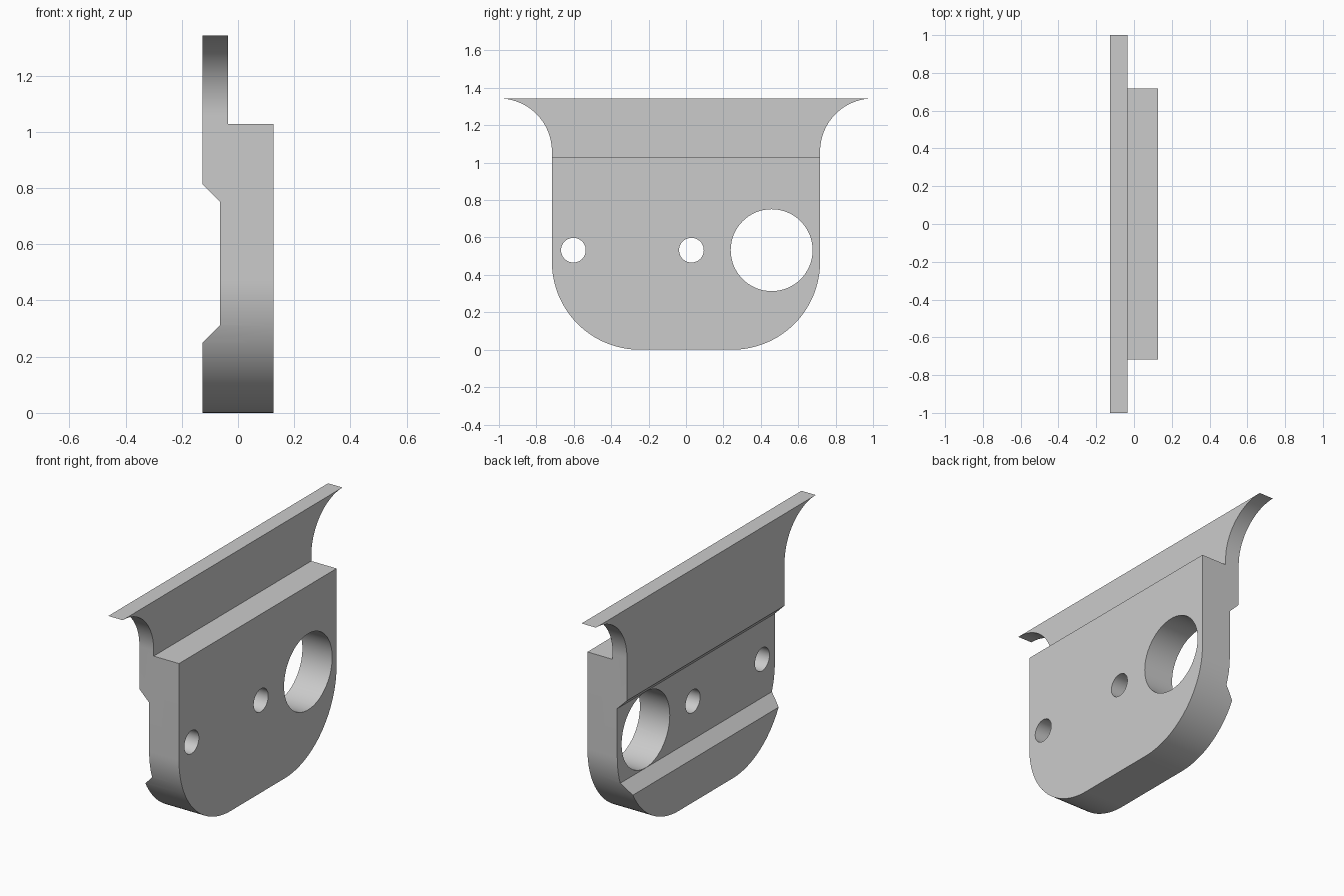
import bpy
import bmesh
from math import sin, cos, radians
from mathutils import Vector

cube = bpy.data.objects.get("Cube")
if cube:
    bpy.data.objects.remove(cube)

HALF_W, TOP = 0.717, 1.343      # body half width, overall height
CORNER = 0.47                   # lower corner radius
FLARE = 1.0 - HALF_W            # upper flare radius

grey = bpy.data.materials.new("plain_grey")
grey.use_nodes = True
colour = (0.6, 0.6, 0.6, 1)
grey.diffuse_color = colour
grey.node_tree.nodes["Principled BSDF"].inputs["Base Color"].default_value = colour


def arc(cy, cz, r, start, end, steps=32):
    angles = [radians(start + (end - start) * i / steps) for i in range(steps + 1)]
    return [(cy + r * cos(a), cz + r * sin(a)) for a in angles]


def prism(name, points, direction):
    """Extrude a closed outline, centred, along the direction vector."""
    bm = bmesh.new()
    face = bm.faces.new([bm.verts.new(Vector(p) - direction / 2) for p in points])
    new = bmesh.ops.extrude_face_region(bm, geom=[face])["geom"]
    bmesh.ops.translate(bm, vec=direction,
                        verts=[v for v in new if isinstance(v, bmesh.types.BMVert)])
    bmesh.ops.recalc_face_normals(bm, faces=bm.faces)
    mesh = bpy.data.meshes.new(name)
    bm.to_mesh(mesh)
    bm.free()
    obj = bpy.data.objects.new(name, mesh)
    bpy.context.collection.objects.link(obj)
    mesh.materials.append(grey)
    return obj


def combine(target, tool, operation):
    mod = target.modifiers.new("cut", "BOOLEAN")
    mod.operation, mod.object, mod.solver = operation, tool, "EXACT"
    bpy.context.view_layer.objects.active = target
    bpy.ops.object.modifier_apply(modifier=mod.name)
    bpy.data.objects.remove(tool)


# Plate outline: rounded lower corners, flared upper ends
half = arc(HALF_W - CORNER, CORNER, CORNER, -90, 0)
half += arc(1.0, TOP - FLARE, FLARE, 180, 90)
outline = half + [(-y, z) for y, z in reversed(half)]
plate = prism("bracket_plate", [(0, y, z) for y, z in outline], Vector((0.6, 0, 0)))

# Stepped cross-section with the bevelled groove along the back
section = [(0.126, -0.1), (0.126, 1.028), (-0.035, 1.028), (-0.035, 1.5),
           (-0.126, 1.5), (-0.126, 0.814), (-0.064, 0.752),
           (-0.064, 0.312), (-0.126, 0.25), (-0.126, -0.1)]
combine(plate, prism("section_helper", [(x, 0, z) for x, z in section],
                     Vector((0, 2.4, 0))), "INTERSECT")

# Two small holes and one large hole
for y, r in ((-0.602, 0.066), (0.029, 0.066), (0.458, 0.219)):
    ring = arc(y, 0.532, r, 0, 360, 64)[:-1]
    combine(plate, prism("hole_helper", [(0, a, b) for a, b in ring],
                         Vector((0.8, 0, 0))), "DIFFERENCE")

bpy.ops.object.select_all(action="DESELECT")
plate.select_set(True)
bpy.context.view_layer.objects.active = plate
bpy.ops.object.shade_smooth_by_angle(angle=radians(25))
